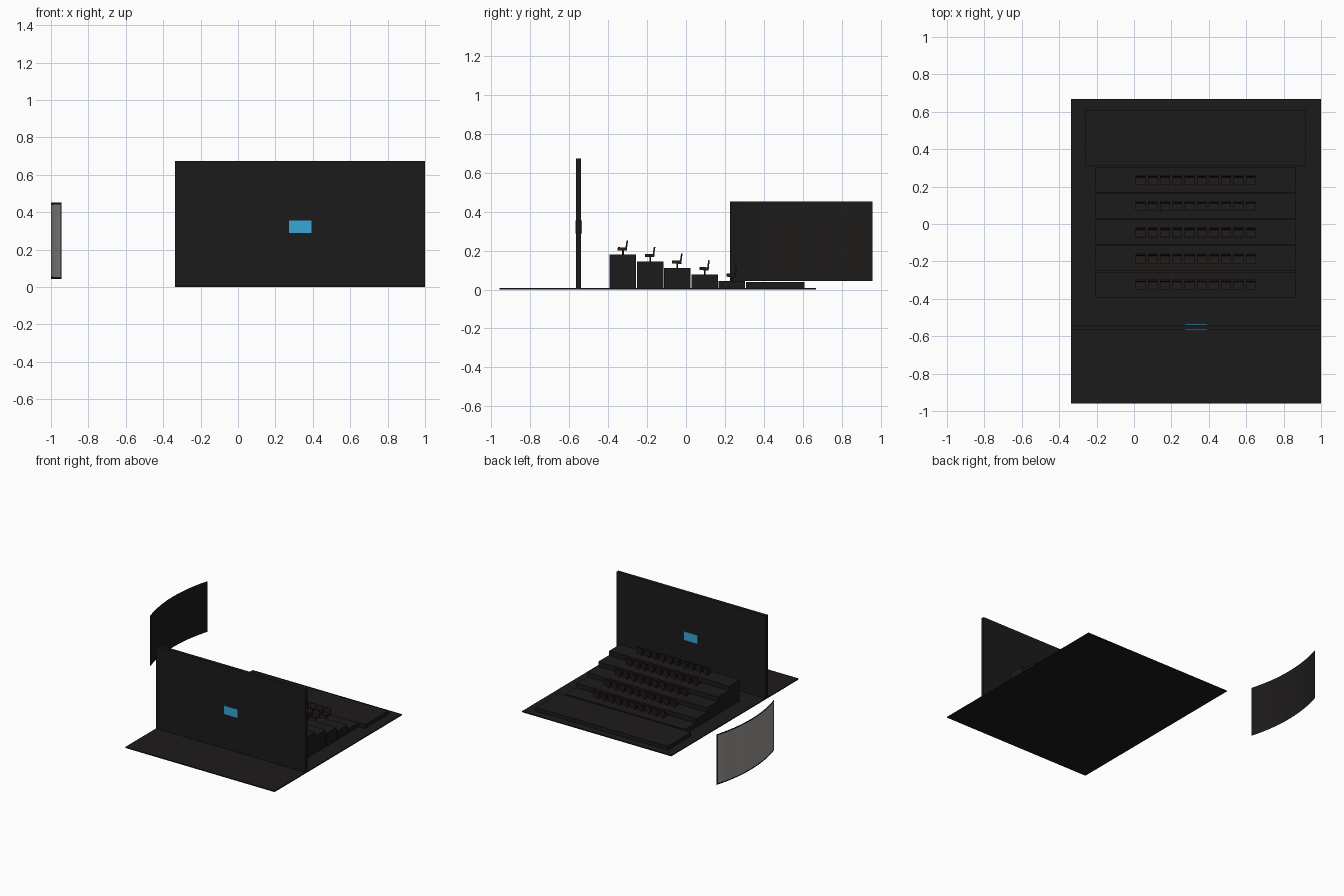
import bpy, bmesh, math
from mathutils import Matrix

if "Cube" in bpy.data.objects:
    bpy.data.objects.remove(bpy.data.objects["Cube"])


def material(name, rgb):
    m = bpy.data.materials.new(name)
    m.diffuse_color = (*rgb, 1)
    m.use_nodes = True
    m.node_tree.nodes["Principled BSDF"].inputs["Base Color"].default_value = m.diffuse_color
    return m


DARK = material("charcoal", (0.012, 0.011, 0.0105))
SEAT = material("dark_upholstery", (0.016, 0.011, 0.010))
BLUE = material("blue_glass", (0.042, 0.376, 0.67))
PALE = material("screen_grey", (0.33, 0.32, 0.31))


def add(name, bm, mat):
    me = bpy.data.meshes.new(name)
    bmesh.ops.recalc_face_normals(bm, faces=bm.faces)
    bm.to_mesh(me)
    bm.free()
    me.materials.append(mat)
    ob = bpy.data.objects.new(name, me)
    bpy.context.collection.objects.link(ob)
    return ob


def box(bm, x, y, z, tilt=0.0):
    size = (x[1] - x[0], y[1] - y[0], z[1] - z[0])
    mid = Matrix.Translation(((x[0] + x[1]) / 2, (y[0] + y[1]) / 2, (z[0] + z[1]) / 2))
    mat = mid @ Matrix.Rotation(tilt, 4, 'X') @ Matrix.Diagonal((*size, 1))
    return bmesh.ops.create_cube(bm, size=1, matrix=mat)


def block(name, x, y, z, mat=DARK):
    bm = bmesh.new()
    box(bm, x, y, z)
    return add(name, bm, mat)


# Floor, dividing wall, window through the wall, low stage
block("floor", (-0.336, 1), (-0.96, 0.668), (0, 0.008))
block("wall", (-0.336, 1), (-0.565, -0.539), (0.008, 0.674))
block("wall_window", (0.272, 0.392), (-0.569, -0.534), (0.288, 0.356), BLUE)
block("stage", (-0.262, 0.92), (0.309, 0.608), (0.008, 0.038))

# One chair: pedestal, cushion and leaning backrest
bm = bmesh.new()
bmesh.ops.create_cone(bm, cap_ends=True, segments=12, radius1=0.004, radius2=0.004,
                      depth=0.024, matrix=Matrix.Translation((0, 0, 0.012)))
box(bm, (-0.026, 0.026), (-0.027, 0.021), (0.022, 0.038), -0.04)
box(bm, (-0.026, 0.026), (0.015, 0.023), (0.026, 0.074), -0.15)
chair = add("chair", bm, SEAT)
chair_mesh = chair.data
bpy.data.objects.remove(chair)

# Five tiers rising toward the wall, ten chairs on each
for r in range(5):
    y0 = -0.392 + 0.14 * r
    top = 0.179 - 0.034 * r
    block(f"tier_{r + 1}", (-0.206, 0.866), (y0, y0 + 0.136), (0.008, top))
    for c in range(10):
        ob = bpy.data.objects.new(f"chair_{r + 1}_{c + 1}", chair_mesh)
        ob.location = (0.035 + 0.0655 * c, y0 + 0.068, top)
        bpy.context.collection.objects.link(ob)


# Curved screen: thin sheets bulging toward -x, dark panel behind a pale face
def curved_sheet(name, inset, shift, mat, n=32):
    half, sag, yc = 0.3665, 0.054, 0.5925
    radius = (half ** 2 + sag ** 2) / (2 * sag)
    amax = math.asin(half / radius) - inset / radius
    bm = bmesh.new()
    cols = []
    for i in range(n + 1):
        a = amax * (2 * i / n - 1)
        x = -1 + radius - (radius + shift) * math.cos(a) + 0.001
        y = yc + (radius + shift) * math.sin(a)
        cols.append([bm.verts.new((x, y, z)) for z in (0.043 + inset, 0.452 - inset)])
    for p, q in zip(cols, cols[1:]):
        bm.faces.new((p[0], p[1], q[1], q[0]))
    ob = add(name, bm, mat)
    # pale face points outward, toward -x
    if ob.data.polygons[0].normal.x > 0:
        ob.data.flip_normals()
    for p in ob.data.polygons:
        p.use_smooth = True
    return ob


curved_sheet("screen_panel", 0.0, 0.0, DARK)
curved_sheet("screen_face", 0.011, 0.001, PALE)
